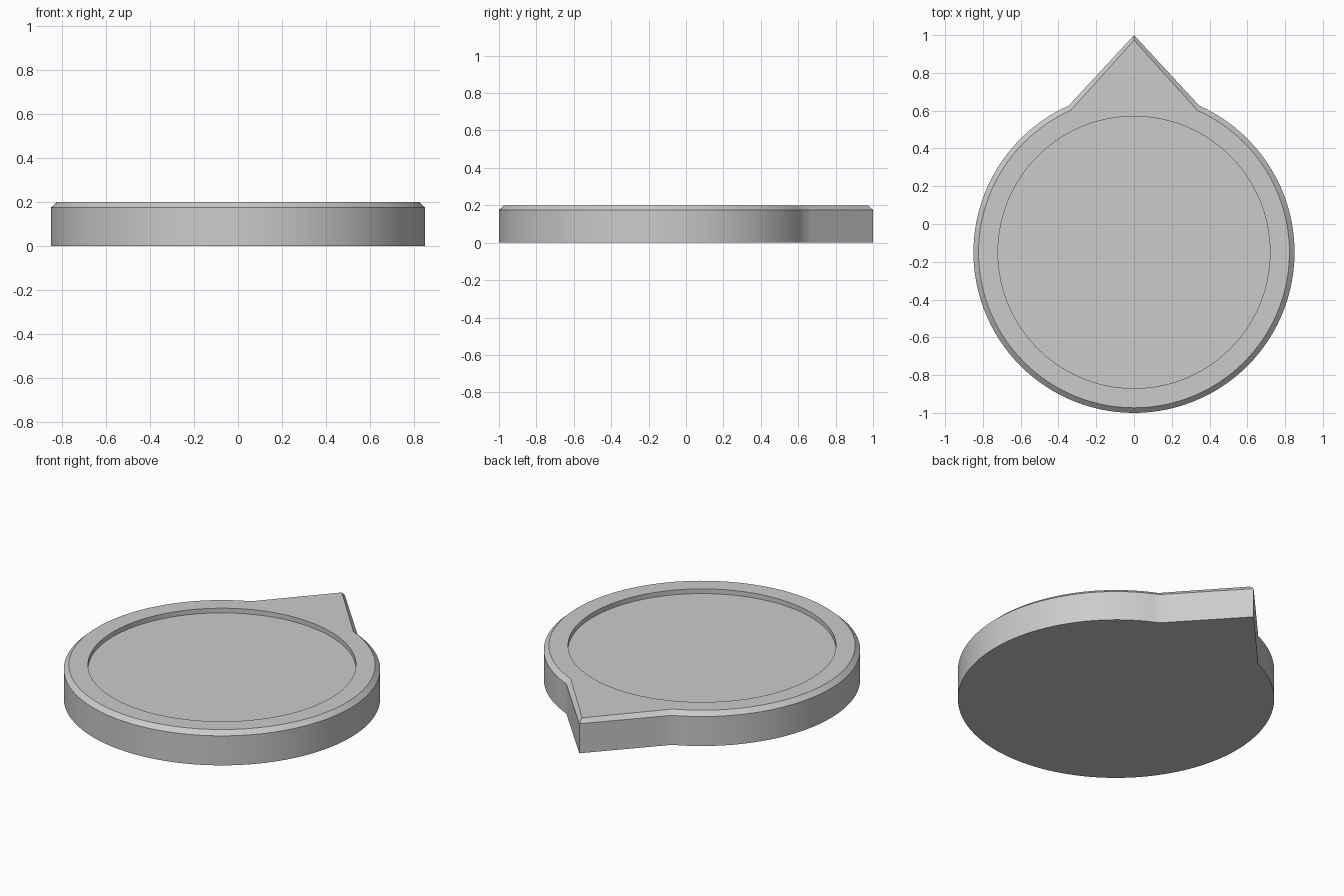
import bpy, bmesh
from math import sin, cos, radians

if "Cube" in bpy.data.objects:
    bpy.data.objects.remove(bpy.data.objects["Cube"])

CENTRE_Y = -0.15
SEGMENTS = 120          # 3 degrees per step
JOIN = 8                # steps from the tip to where the pointer meets the disc


def arc_point(step, radius):
    a = radians(90 + step * 360 / SEGMENTS)
    return radius * cos(a), CENTRE_Y + radius * sin(a)


def outline(radius, tip=None):
    """Circle, optionally with a straight-sided pointer reaching y = tip."""
    points = []
    for i in range(SEGMENTS):
        step = i if i <= SEGMENTS // 2 else i - SEGMENTS
        if tip is not None and abs(step) < JOIN:
            t = abs(step) / JOIN
            x, y = arc_point(JOIN if step >= 0 else -JOIN, radius)
            points.append((x * t, tip + (y - tip) * t))
        else:
            points.append(arc_point(step, radius))
    return points


# Cross-sections: outer wall, top chamfer, rim, shallow round recess
levels = [
    (0.85, 1.0, 0.0),
    (0.85, 1.0, 0.175),
    (0.823, 0.973, 0.2),
    (0.72, None, 0.2),
    (0.72, None, 0.172),
]

bm = bmesh.new()
rings = [[bm.verts.new((x, y, z)) for x, y in outline(r, tip)]
         for r, tip, z in levels]
for low, high in zip(rings, rings[1:]):
    for i in range(SEGMENTS):
        j = (i + 1) % SEGMENTS
        bm.faces.new((low[i], low[j], high[j], high[i]))

# Underside and recess floor
bm.faces.new(rings[0][::-1])
bm.faces.new(rings[-1])
bmesh.ops.recalc_face_normals(bm, faces=bm.faces)

mesh = bpy.data.meshes.new("pointer_base")
bm.to_mesh(mesh)
bm.free()
base = bpy.data.objects.new("pointer_base", mesh)
bpy.context.collection.objects.link(base)

# Smooth round walls, crisp chamfer and rim edges
bpy.context.view_layer.objects.active = base
base.select_set(True)
bpy.ops.object.shade_smooth_by_angle(angle=radians(30))
